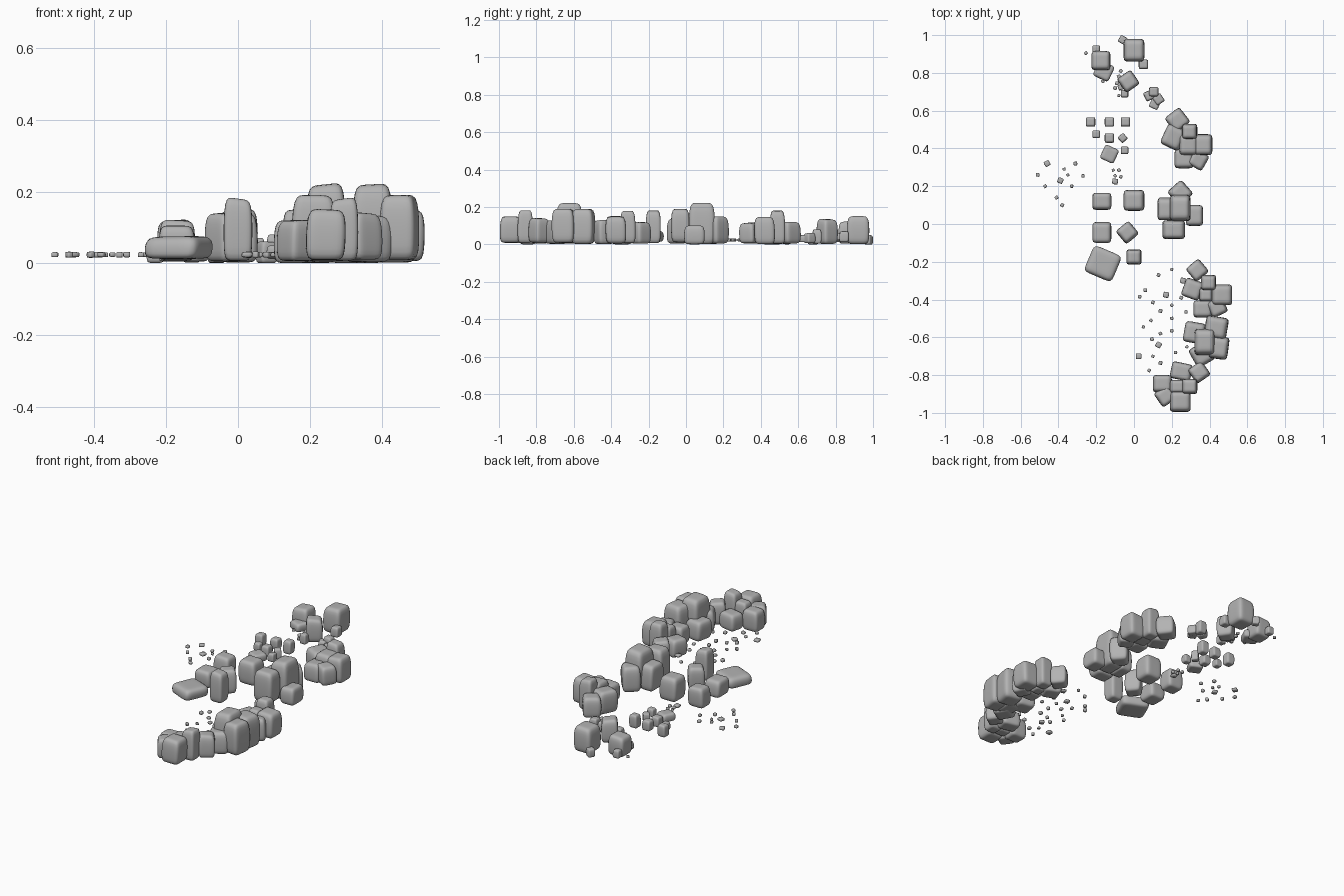
import bpy
import bmesh
import math
import random
from mathutils import Vector

random.seed(7)

default_cube = bpy.data.objects.get("Cube")
if default_cube:
    bpy.data.objects.remove(default_cube, do_unlink=True)

# Single grey stone material
stone = bpy.data.materials.new("grey_stone")
stone.use_nodes = True
stone_colour = (0.45, 0.45, 0.45, 1)
stone.diffuse_color = stone_colour
stone.node_tree.nodes["Principled BSDF"].inputs["Base Color"].default_value = stone_colour


def add_stone(bm, centre, size, turn, cuts, power, taper):
    """Add one soft-edged, slightly tapered block to the mesh."""
    block = bmesh.new()
    bmesh.ops.create_cube(block, size=2)
    bmesh.ops.subdivide_edges(block, edges=block.edges[:], cuts=cuts, use_grid_fill=True)
    lean_x, lean_y = random.uniform(-.04, .04), random.uniform(-.04, .04)
    slope = random.uniform(-.06, .06)
    cosine, sine = math.cos(turn), math.sin(turn)
    for vert in block.verts:
        point = vert.co.copy()
        point /= sum(abs(axis) ** power for axis in point) ** (1 / power)
        # Narrow both ends, the top more than the foot
        narrow = 1 - taper * (max(point.z, 0) ** 2 + .5 * min(point.z, 0) ** 2)
        x = (point.x * narrow + lean_x * point.z) * size.x / 2
        y = (point.y * narrow + lean_y * point.z) * size.y / 2
        z = (point.z + slope * point.x * max(point.z, 0)) * size.z / 2
        vert.co = centre + Vector((x * cosine - y * sine, x * sine + y * cosine, z))
    # Merge the finished block into the target mesh
    part = bpy.data.meshes.new("stone_part")
    block.to_mesh(part)
    block.free()
    bm.from_mesh(part)
    bpy.data.meshes.remove(part)


def finish(name, bm):
    """Turn the mesh into a smooth-shaded stone object."""
    bmesh.ops.recalc_face_normals(bm, faces=bm.faces[:])
    mesh = bpy.data.meshes.new(name)
    bm.to_mesh(mesh)
    bm.free()
    mesh.materials.append(stone)
    mesh.shade_smooth()
    obj = bpy.data.objects.new(name, mesh)
    bpy.context.collection.objects.link(obj)


def rocks(group, table):
    """Rows: name, x, y, width, depth, top height (hundredths), turn (degrees)."""
    for name, x, y, width, depth, top, turn in table:
        bm = bmesh.new()
        base = random.uniform(0, .014)
        height = top / 100 - base
        centre = Vector((x / 100, y / 100, base + height / 2))
        size = Vector((width / 100, depth / 100, height))
        add_stone(bm, centre, size, math.radians(turn), 8, 7, .14)
        finish(group + "_" + name, bm)


def pebbles(name, places, large=()):
    """Loose pebbles lying on the ground; the listed indices are larger."""
    bm = bmesh.new()
    for index, (x, y) in enumerate(places):
        width = .03 if index in large else random.uniform(.014, .02)
        size = Vector((width, width, random.uniform(.012, .018)))
        centre = Vector((x / 100, y / 100, .024))
        add_stone(bm, centre, size, random.uniform(-.7, .7), 2, 8, .08)
    finish(name, bm)


# Long curved ridge at the front left
rocks("front_ridge", [
    ("inner_end", 33.5, -24.5, 9, 9, 12, 40),
    ("end_spire", 39.5, -31, 8, 8, 18, 0),
    ("inner_slab", 31, -34.5, 10, 10, 10, -20),
    ("outer_block", 46.5, -37.5, 11, 11, 15, 0),
    ("inner_block", 38, -37.5, 7, 7, 14, 0),
    ("low_filler", 36.5, -45, 10, 9, 12, 0),
    ("turned_filler", 44, -44, 9, 9, 13, 25),
    ("shoulder", 43.5, -55, 12, 12, 19, -10),
    ("inner_foot", 32, -57.5, 11, 11, 12, -10),
    ("outer_shoulder", 45, -65.5, 10, 12, 19, -8),
    ("summit", 37.5, -62.5, 11, 14, 22, 0),
    ("turned_foot", 36, -69, 11, 11, 13, 30),
    ("bend_block", 34.5, -78.5, 9, 9, 14, 35),
    ("bend_slab", 25, -78, 11, 9, 10, -12),
    ("tail_left", 15, -84.5, 10, 9, 12, 0),
    ("tail_middle", 23, -86, 8, 7, 14, 0),
    ("tail_spire", 29.5, -86, 8, 8, 18, 0),
    ("tail_corner", 16.5, -91, 9, 9, 12, 35),
    ("tail_block", 24.5, -94, 11, 11, 15, 0),
])

# Compact outcrop in the middle left
rocks("middle_outcrop", [
    ("back_diamond", 24.5, 16.5, 10, 10, 15, 42),
    ("inner_wall", 16.5, 8, 8, 12, 15, 0),
    ("summit", 24.5, 8.5, 11, 14, 22, 0),
    ("low_outer", 32, 4.5, 9, 11, 10, 0),
    ("front_block", 21, -3, 12, 10, 19, 0),
])

# Standing stones around a fallen slab at the centre
rocks("standing_stone", [
    ("back_right", -17, 12, 10, 9, 12, 0),
    ("back_left", 0, 12.5, 11, 11, 14, 0),
    ("side_right", -17, -4.5, 10, 11, 10.5, 0),
    ("turned_left", -3.5, -4.5, 9, 9, 14, 40),
    ("pillar", 0, -17.5, 8, 8, 18, 0),
    ("fallen_slab", -16.5, -21, 16, 15, 7.5, -23),
])

# Outcrop towards the back left
rocks("back_outcrop", [
    ("far_diamond", 23, 55, 10, 10, 12, 38),
    ("inner_block", 21, 46, 11, 12, 13, -25),
    ("spire", 29.5, 49, 8, 8, 18, 0),
    ("outer_block", 36.5, 42, 10, 11, 14.5, 0),
    ("middle_block", 29, 42, 10, 11, 14.5, 0),
    ("front_slab", 26.5, 34.5, 10, 10, 11, 0),
    ("front_corner", 34, 34, 9, 9, 11.5, -30),
])

# Little cluster between the two back groups
rocks("small_cluster", [
    ("cap", 10.5, 70, 5, 5, 8, 0),
    ("right", 8, 68, 5, 5, 6, 25),
    ("left", 13, 66, 5, 5, 6, 35),
    ("front", 11, 63.5, 5, 5, 5, -25),
])

# Group at the far back
rocks("far_group", [
    ("main_block", 0, 92, 11, 12, 15, 0),
    ("second_block", -17.5, 86.5, 10, 10, 12, 0),
    ("low_slab", -16, 81, 9, 9, 6, -25),
    ("turned_block", -3, 75.5, 9, 9, 13.5, 35),
    ("back_chip", -6, 97.5, 4, 4, 5, -30),
    ("left_chip", 5, 84.5, 5, 5, 7, 0),
    ("right_chip", -20, 92.5, 4, 4, 6, 0),
    ("front_chip", -5, 69, 4, 4, 6, 0),
    ("inner_chip", -7, 72.5, 3, 3, 5, 20),
])

# Small stones set out in loose rows
rocks("row_stone", [
    ("back_right", -23, 54, 5, 5, 7, 0),
    ("back_middle", -13, 54, 5, 5, 7, 0),
    ("back_left", -4.5, 54, 5, 5, 8, 0),
    ("middle_right", -20, 47.5, 4, 4, 5, 0),
    ("middle", -13, 45.5, 5, 5, 6, 0),
    ("middle_left", -6, 45.5, 4, 4, 6, 40),
    ("front_slab", -13, 37, 8, 8, 5, -25),
    ("front_left", -5, 39, 4, 4, 6, 0),
])

# Loose pebbles between the groups
pebbles("right_pebbles", [
    (-46, 32), (-37, 29), (-51, 26), (-31, 32), (-35, 26), (-27, 25.5),
    (-39, 23), (-47, 20), (-33, 20), (-41, 14), (-38, 10),
], large=(0, 6))
pebbles("centre_pebbles", [(-11, 28.5), (-8, 28.5), (-10, 25.5), (-7, 25), (-10, 22.5)], large=(4,))
pebbles("far_pebbles", [
    (-25.5, 90.5), (-16.5, 75.5), (-10, 72), (-7, 81), (-8, 78), (-9, 74.5), (-8, 68),
])
pebbles("front_pebbles", [
    (20, -24), (26, -30), (13, -27), (6, -35), (3, -38.5), (17, -37.5),
    (25, -39), (10, -41.5), (20, -43), (14, -46), (27.5, -46.5), (9, -51),
    (20, -50), (5, -54.5), (20, -56.5), (14, -58), (9.5, -61), (13, -64),
    (22, -68), (2.5, -70), (10, -70), (14, -73.5), (8, -77.5), (28, -65),
], large=(1, 5, 17, 19))
